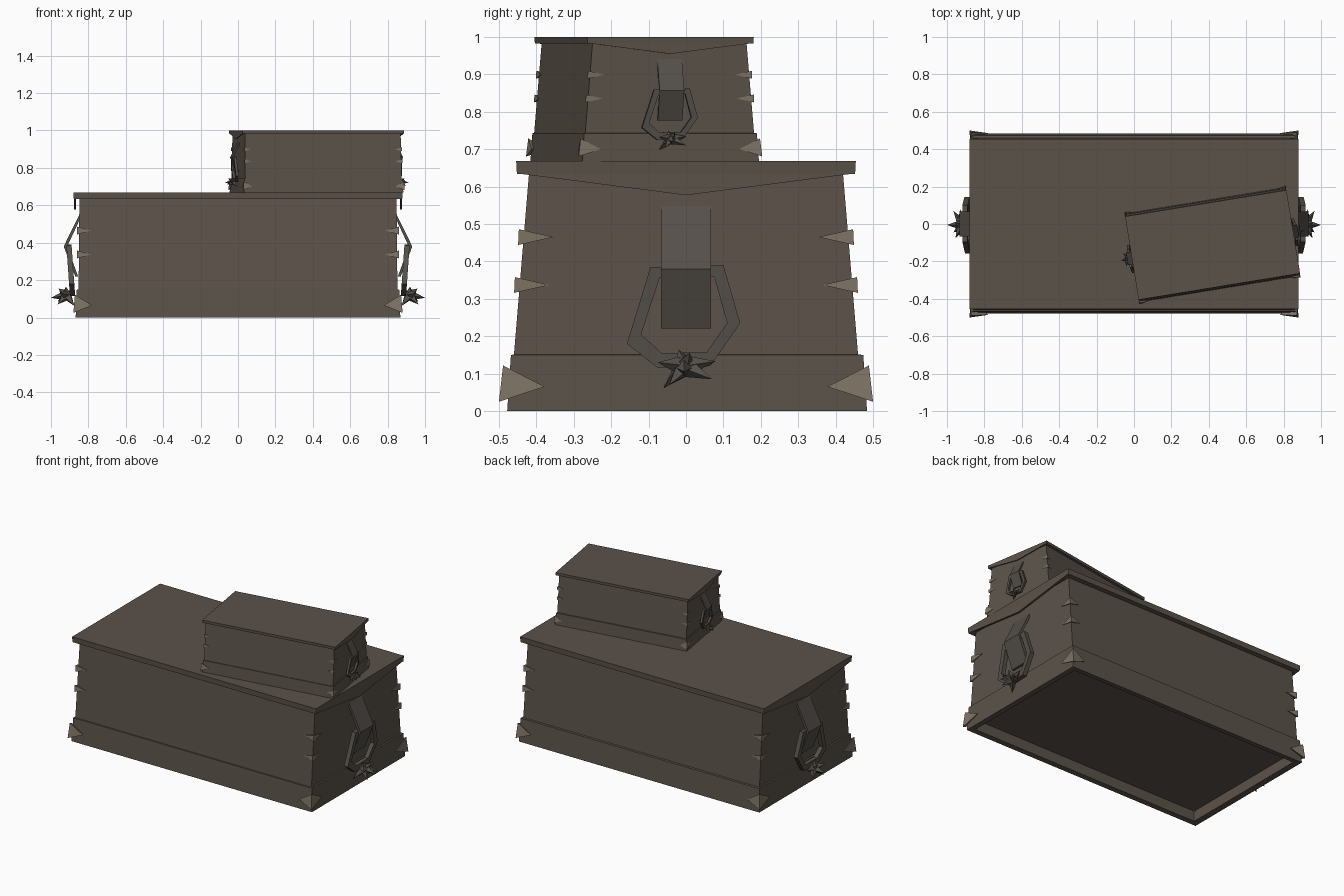
import bpy, bmesh
from mathutils import Matrix, Vector

if "Cube" in bpy.data.objects:
    bpy.data.objects.remove(bpy.data.objects["Cube"])

parts = []


def material(name, rgb):
    m = bpy.data.materials.new(name)
    m.diffuse_color = (*rgb, 1)
    m.use_nodes = True
    m.node_tree.nodes["Principled BSDF"].inputs["Base Color"].default_value = m.diffuse_color
    return m


WOOD = material("dark_wood", (0.105, 0.085, 0.068))
IRON = material("dark_iron", (0.09, 0.08, 0.068))
TRIM = material("pale_trim", (0.21, 0.175, 0.13))


def finish(name, bm, mat):
    bmesh.ops.recalc_face_normals(bm, faces=bm.faces)
    me = bpy.data.meshes.new(name)
    bm.to_mesh(me)
    bm.free()
    me.materials.append(mat)
    ob = bpy.data.objects.new(name, me)
    bpy.context.collection.objects.link(ob)
    parts.append(ob)


def loft(name, rings, mat, cap=True):
    """Rectangular rings (half x, front y, back y, z) joined in order."""
    bm = bmesh.new()
    loops = [[bm.verts.new(p) for p in ((-hx, f, z), (hx, f, z), (hx, b, z), (-hx, b, z))]
             for hx, f, b, z in rings]
    for a, b in zip(loops, loops[1:]):
        for i in range(4):
            j = (i + 1) % 4
            bm.faces.new((a[i], a[j], b[j], b[i]))
    if cap:
        bm.faces.new(loops[0])
        bm.faces.new(loops[-1])
    finish(name, bm, mat)


def prism(bm, near, far):
    """Solid between two matching outlines."""
    a = [bm.verts.new(p) for p in near]
    b = [bm.verts.new(p) for p in far]
    bm.faces.new(a)
    bm.faces.new(b)
    for i in range(len(a)):
        j = (i + 1) % len(a)
        bm.faces.new((a[i], a[j], b[j], b[i]))


def tetra(bm, pts):
    v = [bm.verts.new(p) for p in pts]
    for f in ((0, 1, 2), (0, 1, 3), (0, 2, 3), (1, 2, 3)):
        bm.faces.new([v[i] for i in f])


def body_y(z):
    return 0.46 - (z - 0.15) * 0.083


# Tapered box, hollow-bottomed plinth and lid slab
loft("chest_body", [(0.853, -body_y(0.07), body_y(0.07), 0.07),
                    (0.848, -body_y(0.64), body_y(0.64), 0.64)], WOOD)
loft("plinth", [(0.83, -0.445, 0.45, 0.075), (0.83, -0.445, 0.45, 0.003),
                (0.868, -0.478, 0.484, 0.0), (0.862, -0.468, 0.474, 0.15),
                (0.845, -0.45, 0.45, 0.152)], WOOD, cap=False)
loft("lid", [(0.878, -0.452, 0.452, 0.633), (0.88, -0.454, 0.454, 0.668)], WOOD)

for s, side in ((1, "right"), (-1, "left")):
    # Pointed valance below each end of the lid
    bm = bmesh.new()
    outline = ((-0.45, 0.635), (0, 0.577), (0.45, 0.635))
    prism(bm, [(s * 0.866, y, z) for y, z in outline], [(s * 0.878, y, z) for y, z in outline])
    finish(side + "_valance", bm, WOOD)

    # Bent strap holding the ring
    bm = bmesh.new()
    bend = ((0.848, 0.55), (0.932, 0.38), (0.87, 0.22), (0.855, 0.22), (0.913, 0.38), (0.848, 0.52))
    prism(bm, [(s * x, -0.067, z) for x, z in bend], [(s * x, 0.067, z) for x, z in bend])
    finish(side + "_strap", bm, IRON)

    # Hanging ring of six straight segments
    outer = ((-0.095, 0.385), (-0.158, 0.18), (-0.075, 0.115), (0.065, 0.12), (0.145, 0.235), (0.1, 0.39))
    inner = ((-0.07, 0.357), (-0.12, 0.205), (-0.065, 0.155), (0.055, 0.157), (0.11, 0.235), (0.075, 0.36))
    bm = bmesh.new()
    loops = []
    for pts, dx in ((outer, -0.014), (outer, 0.014), (inner, 0.014), (inner, -0.014)):
        loops.append([bm.verts.new((s * (0.885 + (z - 0.12) * 0.07 + dx), y, z)) for y, z in pts])
    for k in range(4):
        a, b = loops[k], loops[(k + 1) % 4]
        for i in range(6):
            j = (i + 1) % 6
            bm.faces.new((a[i], a[j], b[j], b[i]))
    finish(side + "_ring", bm, IRON)

    # Spiky knot at the bottom of the ring
    bm = bmesh.new()
    c = Vector((0.915, -0.005, 0.12))
    for tip in ((1.0, -0.005, 0.105), (0.92, -0.02, 0.165), (0.875, -0.06, 0.062), (0.965, 0.07, 0.085),
                (0.93, 0.08, 0.133), (0.955, -0.075, 0.13), (0.96, 0.01, 0.155), (0.965, -0.045, 0.07)):
        d = Vector(tip) - c
        m = Matrix.Translation(c + d / 2) @ d.to_track_quat('Z', 'Y').to_matrix().to_4x4()
        bmesh.ops.create_cone(bm, cap_ends=True, segments=4, radius1=0.03, radius2=0.0,
                              depth=d.length, matrix=m)
    bmesh.ops.scale(bm, vec=(s, 1, 1), verts=bm.verts)
    finish(side + "_knot", bm, IRON)

# Pointed brackets wrapping all four corners
bm = bmesh.new()
for sx in (1, -1):
    for sy in (1, -1):
        for z in (0.337, 0.465):
            y = body_y(z)
            pts = ((0.86, y + 0.013, z + 0.021), (0.86, y + 0.015, z - 0.021),
                   (0.854, y - 0.08, z), (0.785, y + 0.004, z))
            tetra(bm, [(sx * p[0], sy * p[1], p[2]) for p in pts])
        pts = ((0.872, 0.489, 0.122), (0.88, 0.5, 0.025), (0.871, 0.378, 0.065), (0.78, 0.486, 0.065))
        tetra(bm, [(sx * p[0], sy * p[1], p[2]) for p in pts])
finish("corner_brackets", bm, TRIM)

# Half-size turned copy standing on the large chest
place = (Matrix.Translation((0.42, -0.112, 0.668)) @ Matrix.Rotation(0.162, 4, 'Z')
         @ Matrix.Scale(0.497, 4))
for ob in list(parts):
    small = ob.copy()
    small.name = "small_" + ob.name
    small.matrix_world = place
    bpy.context.collection.objects.link(small)
